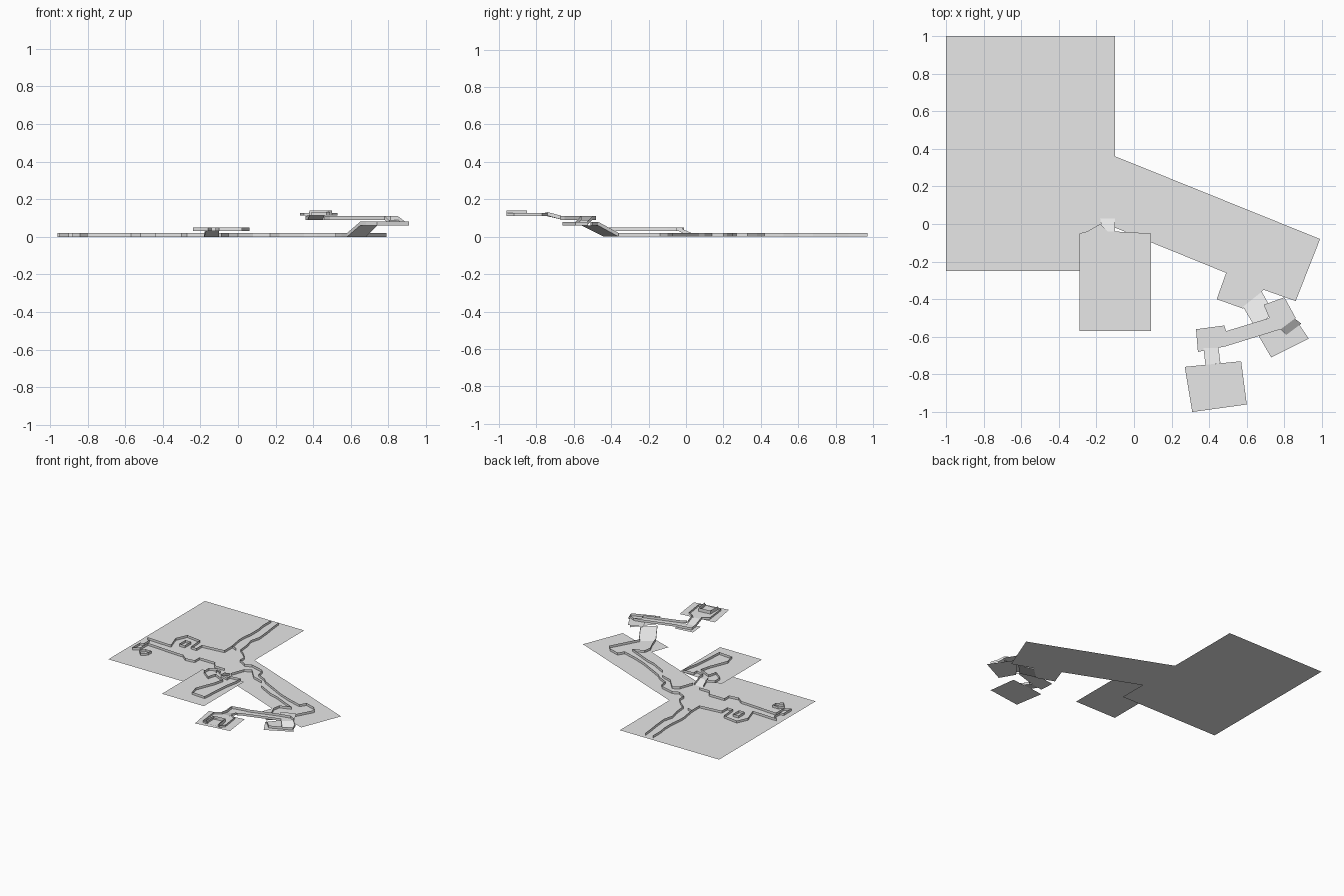
import bpy
import bmesh

WALL_HEIGHT = 0.02
UNIT = 0.01  # plan coordinates below are in hundredths

cube = bpy.data.objects.get("Cube")
if cube:
    bpy.data.objects.remove(cube, do_unlink=True)

grey = bpy.data.materials.new("plain_grey")
grey.use_nodes = True
grey.diffuse_color = (0.8, 0.8, 0.8, 1)
grey.node_tree.nodes["Principled BSDF"].inputs["Base Color"].default_value = grey.diffuse_color


def finish(name, bm):
    """Turn a bmesh into a named grey object."""
    mesh = bpy.data.meshes.new(name)
    bm.to_mesh(mesh)
    bm.free()
    mesh.materials.append(grey)
    obj = bpy.data.objects.new(name, mesh)
    bpy.context.collection.objects.link(obj)
    return obj


def plate(name, outline, level):
    """Flat floor sheet facing up."""
    bm = bmesh.new()
    face = bm.faces.new([bm.verts.new((x * UNIT, y * UNIT, level)) for x, y in outline])
    face.normal_update()
    if face.normal.z < 0:
        face.normal_flip()
    return finish(name, bm)


def walls(name, paths, level, height=WALL_HEIGHT):
    """Thin upright sheets following each path."""
    bm = bmesh.new()
    for path in paths:
        edges = []
        last = None
        for x, y in path:
            vert = bm.verts.new((x * UNIT, y * UNIT, level))
            if last:
                edges.append(bm.edges.new((last, vert)))
            last = vert
        made = bmesh.ops.extrude_edge_only(bm, edges=edges)["geom"]
        tops = [item for item in made if isinstance(item, bmesh.types.BMVert)]
        bmesh.ops.translate(bm, verts=tops, vec=(0, 0, height))
    return finish(name, bm)


def ramp(name, low_edge, high_edge, low, high):
    """Sloping sheet with a thin wall along both sides."""
    bm = bmesh.new()
    bottom = [bm.verts.new((x * UNIT, y * UNIT, low)) for x, y in low_edge]
    top = [bm.verts.new((x * UNIT, y * UNIT, high)) for x, y in high_edge]
    face = bm.faces.new((bottom[0], bottom[1], top[1], top[0]))
    face.normal_update()
    if face.normal.z < 0:
        face.normal_flip()
    for start, end in zip(bottom, top):
        rails = []
        for vert in (end, start):
            x, y, z = vert.co
            rails.append(bm.verts.new((x, y, z + WALL_HEIGHT)))
        bm.faces.new([start, end] + rails)
    return finish(name, bm)


# Ground level: one large sheet with an angled wing
plate("ground_floor", [
    (-100, 100), (-10, 100), (-10, 36), (99, -8), (86, -41), (69, -35),
    (58, -45), (44, -40), (49, -26), (-10, -2), (-10, -25), (-100, -25)], 0)

# North passage
walls("north_passage_walls", [
    [(-38, 97), (-38, 87), (-37, 80), (-37, 70), (-38, 62), (-38, 56), (-36, 44), (-31, 42)],
    [(-31, 97), (-30, 87), (-29, 80), (-28, 68), (-30, 60), (-28, 52), (-27, 42)]], 0)

# West hall, with its side room and entry
walls("west_hall_walls", [
    [(-95, -1), (-95, 9), (-92, 10), (-92, 17), (-96, 20), (-74, 19), (-78, 31),
     (-74, 40), (-61, 38), (-60, 25), (-55, 25), (-55, 32), (-36, 34), (-36, 44)],
    [(-27, 42), (-22, 38), (-17, 33), (-17, 27), (-10, 23)],
    [(-95, -1), (-90, 2), (-90, 12), (-62, 10), (-57, 10), (-52, 6), (-44, 7),
     (-44, 13), (-30, 13), (-27, 8), (-18, 8)]], 0)
walls("side_room_walls", [
    [(-70, 24), (-65, 24), (-65, 32), (-70, 32), (-70, 24)]], 0)
walls("small_west_room_walls", [
    [(-88, -2), (-84, -6), (-80, -2), (-80, 2), (-85, 2), (-88, -2)]], 0)

# Angled corridor through the east wing
walls("east_corridor_walls", [
    [(-10, 23), (-5, 25), (6, 22), (8, 20), (9, 14), (17, 10), (20, 7), (41, -4),
     (51, -8), (64, -12), (67, -7), (76, -10), (79, -14), (67, -36)],
    [(-9, 4), (-5, 15), (0, 18), (8, 9), (17, 6), (22, -1), (35, -8), (42, -10),
     (55, -16), (62, -19), (53, -22), (52, -28), (55, -35), (58, -44)]], 0)

# South annex, slightly raised
plate("annex_floor", [
    (-29, -5), (-25, -4), (-18, 0), (-14, -4), (-10, -4), (9, -5), (9, -57), (-29, -57)], 0.03)
ramp("annex_ramp", [(-18, 3), (-10, 3)], [(-17, -4), (-10, -4)], 0, 0.03)
walls("annex_walls", [
    [(-18, -1), (-24, -3), (-24, -10), (-16, -16), (-15, -12), (-14, -9), (-4, -14),
     (-6, -22), (-12, -37), (-10, -45), (2, -46), (3, -30), (4, -20), (6, -10),
     (6, -5), (-3, -6), (-3, -10), (-10, -8), (-10, -2)]], 0.03)

# Stair up to the lower landing
ramp("lower_ramp", [(58, -44), (68, -36)], [(65, -56), (74, -47)], 0, 0.06)
plate("lower_landing_floor", [(66, -59), (80, -42), (93, -61), (73, -71)], 0.06)
walls("lower_landing_walls", [
    [(65, -56), (68, -60), (74, -66), (91, -59), (89, -53)],
    [(74, -47), (80, -51), (85, -50)]], 0.06)

# Turn back up to the bridge
ramp("upper_ramp", [(81, -59), (89, -53)], [(78, -56), (85, -50)], 0.06, 0.09)
plate("bridge_floor", [
    (69, -43), (80, -39), (86, -50), (78, -56), (49, -65), (34, -68),
    (33, -56), (48, -54), (49, -57), (72, -50)], 0.09)
walls("bridge_walls", [
    [(85, -50), (81, -48), (72, -50), (49, -57), (46, -57), (36, -59), (37, -67)],
    [(78, -56), (49, -65), (46, -67)]], 0.09)

# Final rise to the south platform
ramp("platform_ramp", [(37, -66), (45, -66)], [(38, -75), (46, -74)], 0.09, 0.112)
plate("platform_floor", [(27, -76), (57, -73), (60, -96), (31, -100)], 0.112)
walls("platform_walls", [
    [(38, -75), (33, -78), (35, -95), (38, -96)],
    [(46, -74), (51, -77), (53, -92), (50, -96)]], 0.112, 0.015)

# Raised alcove with a low inner step
walls("alcove_outer_wall", [[(38, -96), (38, -86), (48, -85), (50, -96)]], 0.112, 0.028)
walls("alcove_inner_wall", [[(39, -96), (39, -87), (47, -86), (49, -96)]], 0.112, 0.02)
plate("alcove_step", [(39, -87), (47, -86), (49, -96), (39, -96)], 0.118)
